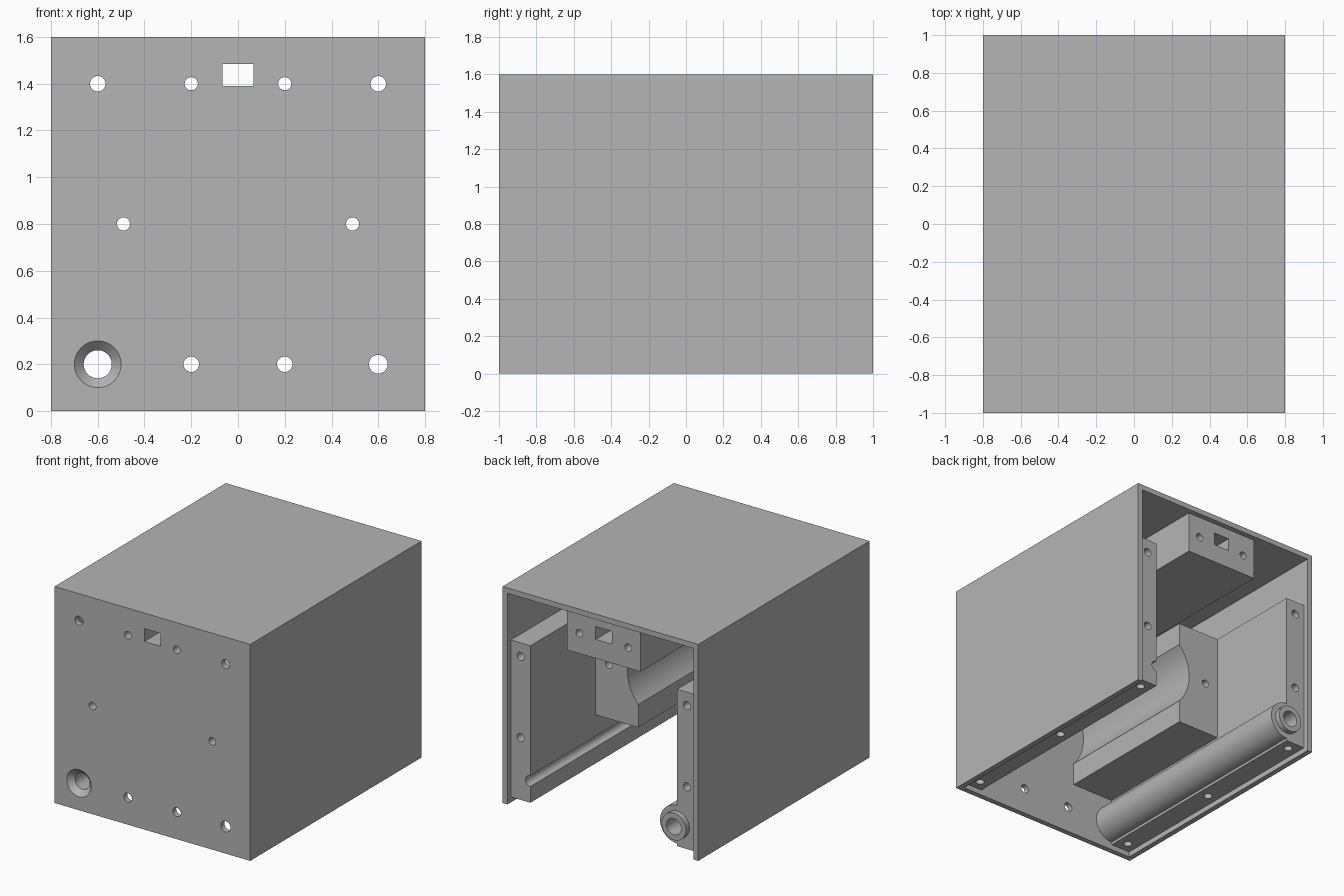
import bpy, math

cube = bpy.data.objects.get("Cube")
if cube:
    bpy.data.objects.remove(cube, do_unlink=True)

grey = bpy.data.materials.new("plain_grey")
grey.use_nodes = True
grey.diffuse_color = (0.46, 0.46, 0.46, 1)
grey.node_tree.nodes["Principled BSDF"].inputs["Base Color"].default_value = grey.diffuse_color


def box(name, x, y, z):
    """Block from (low, high) ranges."""
    bpy.ops.mesh.primitive_cube_add(size=1)
    ob = bpy.context.object
    ob.name = name
    ob.location = [(a + b) / 2 for a, b in (x, y, z)]
    ob.scale = [b - a for a, b in (x, y, z)]
    bpy.ops.object.transform_apply(location=True, rotation=True, scale=True)
    ob.data.materials.append(grey)
    return ob


def rod(name, x, z, r, y0, y1, r_end=None):
    """Cylinder or cone running along y from y0 to y1."""
    bpy.ops.mesh.primitive_cone_add(
        vertices=64, radius1=r, radius2=r if r_end is None else r_end, depth=y1 - y0,
        location=(x, (y0 + y1) / 2, z), rotation=(-math.pi / 2, 0, 0))
    ob = bpy.context.object
    ob.name = name
    bpy.ops.object.transform_apply(location=True, rotation=True, scale=True)
    ob.data.materials.append(grey)
    return ob


def upright_hole(x, y, r, top):
    bpy.ops.mesh.primitive_cylinder_add(vertices=32, radius=r, depth=2 * top, location=(x, y, 0))
    return bpy.context.object


def combine(ob, tools, operation="DIFFERENCE"):
    """Apply each tool to the part, then discard the tool."""
    for tool in tools:
        mod = ob.modifiers.new("combine", "BOOLEAN")
        mod.operation, mod.solver, mod.object = operation, "EXACT", tool
        bpy.ops.object.select_all(action="DESELECT")
        bpy.context.view_layer.objects.active = ob
        ob.select_set(True)
        bpy.ops.object.modifier_apply(modifier=mod.name)
        bpy.data.objects.remove(tool, do_unlink=True)


T = 0.04            # wall thickness
IN_X, FRONT, BACK = 0.8 - T, -1 + T, 1 - T
parts = []


def slot():
    return box("cutter", (-0.066, 0.066), (-1.2, 1.2), (1.39, 1.485))


# Outer shell, open at the back and underneath
shell = box("shell", (-0.8, 0.8), (-1, 1), (0, 1.6))
combine(shell, [box("cutter", (-IN_X, IN_X), (FRONT, 1.2), (-0.2, 1.6 - T))])
front_holes = [(0.6, 1.4, 0.033), (0.2, 1.4, 0.028), (0.49, 0.8, 0.028), (0.2, 0.2, 0.033)]
for x, z, r in front_holes:
    combine(shell, [rod("cutter", s * x, z, r, -1.1, -0.9) for s in (-1, 1)])
combine(shell, [rod("cutter", 0.6, 0.2, 0.04, -1.1, -0.9),
                rod("cutter", -0.6, 0.2, 0.12, -1.02, -0.94, 0.04),
                box("cutter", (-0.066, 0.066), (-1.2, -0.9), (1.39, 1.485))])
parts.append(shell)

# Side rails with screw holes, and front cradle blocks with a round bore
for s, side in ((1, "left"), (-1, "right")):
    rail = box(side + "_rail", sorted((s * 0.6, s * IN_X)), (FRONT, BACK), (T, 1.2))
    if s < 0:
        combine(rail, [rod("tube", -0.6, 0.2, 0.14, FRONT, BACK),
                       rod("tube_boss", -0.6, 0.2, 0.1, 0.9, 1)], "UNION")
    combine(rail, [rod("cutter", s * 0.6, 0.2, 0.04 if s > 0 else 0.06, -1.2, 1.2)])
    combine(rail, [rod("cutter", s * 0.68, z, 0.03, 0.76, 1.1) for z in (0.5, 1.1)])
    combine(rail, [upright_hole(s * 0.68, y, 0.03, 0.13) for y in (-0.88, 0, 0.88)])
    parts.append(rail)

    cradle = box(side + "_cradle", sorted((s * 0.25, s * 0.6)), (FRONT, 0.2), (0.4, 1.2))
    combine(cradle, [rod("cutter", 0, 0.8, 0.34, -1.2, 0.4),
                     rod("cutter", s * 0.49, 0.8, 0.028, -1.2, 0.4)])
    parts.append(cradle)

# Hanging rail under the roof
roof_rail = box("roof_rail", (-0.3, 0.3), (FRONT, BACK), (1.25, 1.6 - T))
combine(roof_rail, [slot()] + [rod("cutter", x, 1.4, 0.028, -1.2, 1.2) for x in (-0.2, 0.2)])
parts.append(roof_rail)

# Smooth round walls, crisp corners, one material
for ob in parts:
    ob.data.materials.clear()
    ob.data.materials.append(grey)
    for face in ob.data.polygons:
        face.material_index = 0
    bpy.ops.object.select_all(action="DESELECT")
    bpy.context.view_layer.objects.active = ob
    ob.select_set(True)
    bpy.ops.object.shade_smooth_by_angle(angle=math.radians(25))
